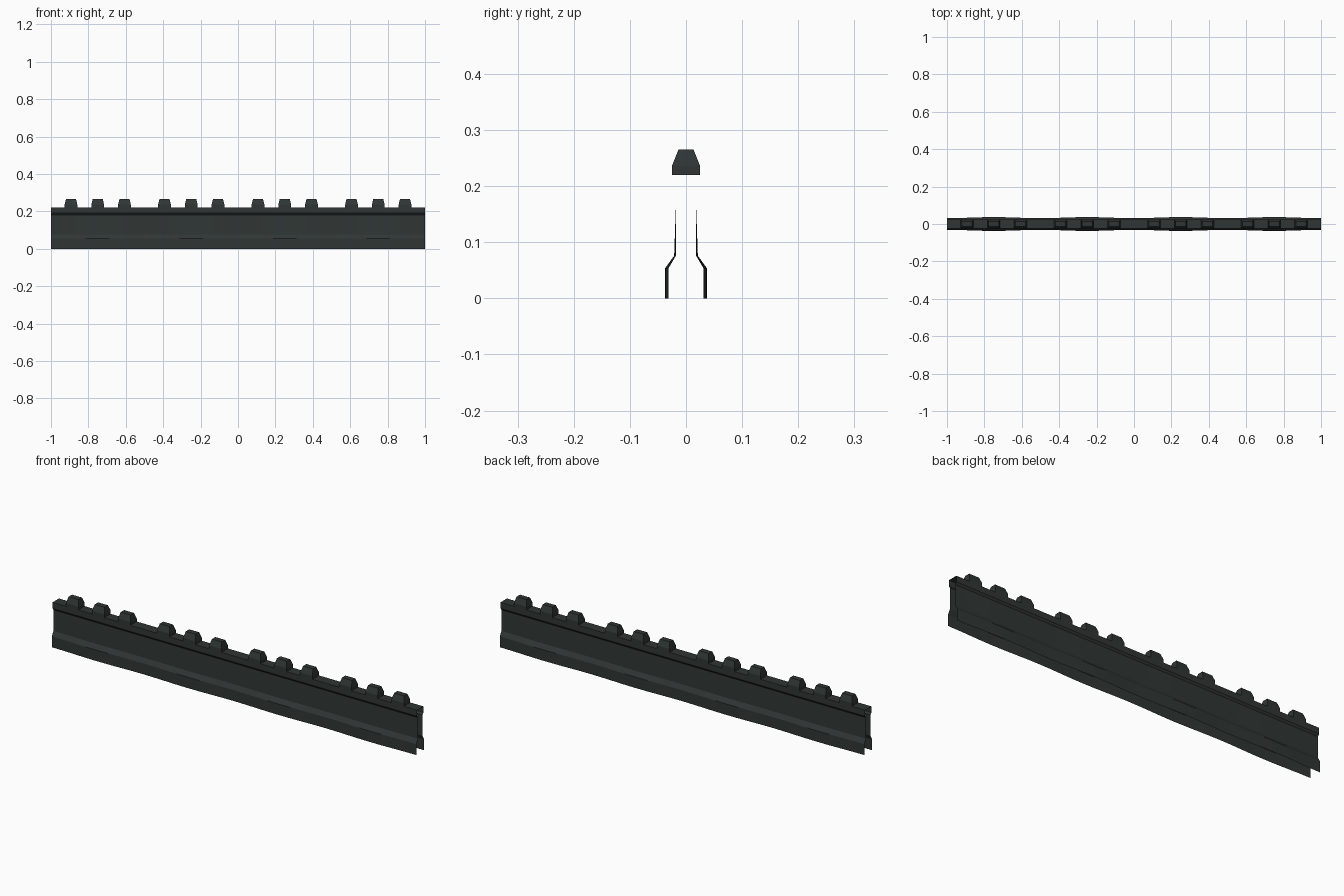
import bpy, math

if "Cube" in bpy.data.objects:
    bpy.data.objects.remove(bpy.data.objects["Cube"])

mat = bpy.data.materials.new("dark_green_grey")
mat.diffuse_color = (0.029, 0.037, 0.035, 1)
mat.use_nodes = True
mat.node_tree.nodes["Principled BSDF"].inputs["Base Color"].default_value = mat.diffuse_color


def make(name, verts, faces):
    me = bpy.data.meshes.new(name)
    me.from_pydata(verts, [], faces)
    me.materials.append(mat)
    ob = bpy.data.objects.new(name, me)
    bpy.context.collection.objects.link(ob)
    return ob


def sweep(name, profile, segments, side=1):
    """Run an open (y, z, bulge) profile along x; bulge swells once per half unit."""
    n = len(profile)
    verts, faces = [], []
    for i in range(segments + 1):
        x = -1 + 2 * i / segments
        w = -math.cos(4 * math.pi * (x - 0.0)) # widest at the middle of each tooth group
        for y, z, b in profile:
            verts.append((x, side * (y + b * w), z))
    for i in range(segments):
        for j in range(n - 1):
            a = i * n + j
            f = (a, a + n, a + n + 1, a + 1)
            faces.append(f if side < 0 else f[::-1])
    return make(name, verts, faces)


# wavy side skirts, open at the ends and underneath
skirt = [(0.034, 0, 0.003), (0.034, 0.054, 0.003),
         (0.0195, 0.076, 0.0016), (0.0175, 0.18, 0)]
sweep("front_skirt", skirt, 32, -1)
sweep("back_skirt", skirt, 32, 1)

# straight top rail with a small overhang
rail = [(-0.0175, 0.18, 0), (-0.025, 0.19, 0), (-0.025, 0.22, 0),
        (0.025, 0.22, 0), (0.025, 0.19, 0), (0.0175, 0.18, 0)]
sweep("top_rail", rail, 1, -1)

# tapered teeth, four groups of three
rings = [(0.034, 0.025, 0.22), (0.034, 0.025, 0.236), (0.027, 0.0135, 0.265)]
for g in (-0.75, -0.25, 0.25, 0.75):
    for d in (-0.143, 0, 0.143):
        verts = [(g + d + sx * hx, sy * hy, z) for hx, hy, z in rings
                 for sx, sy in ((-1, -1), (1, -1), (1, 1), (-1, 1))]
        faces = [(8, 9, 10, 11)]
        for r in (0, 4):
            for k in range(4):
                m = (k + 1) % 4
                faces.append((r + k, r + m, r + 4 + m, r + 4 + k))
        make("tooth", verts, faces)
